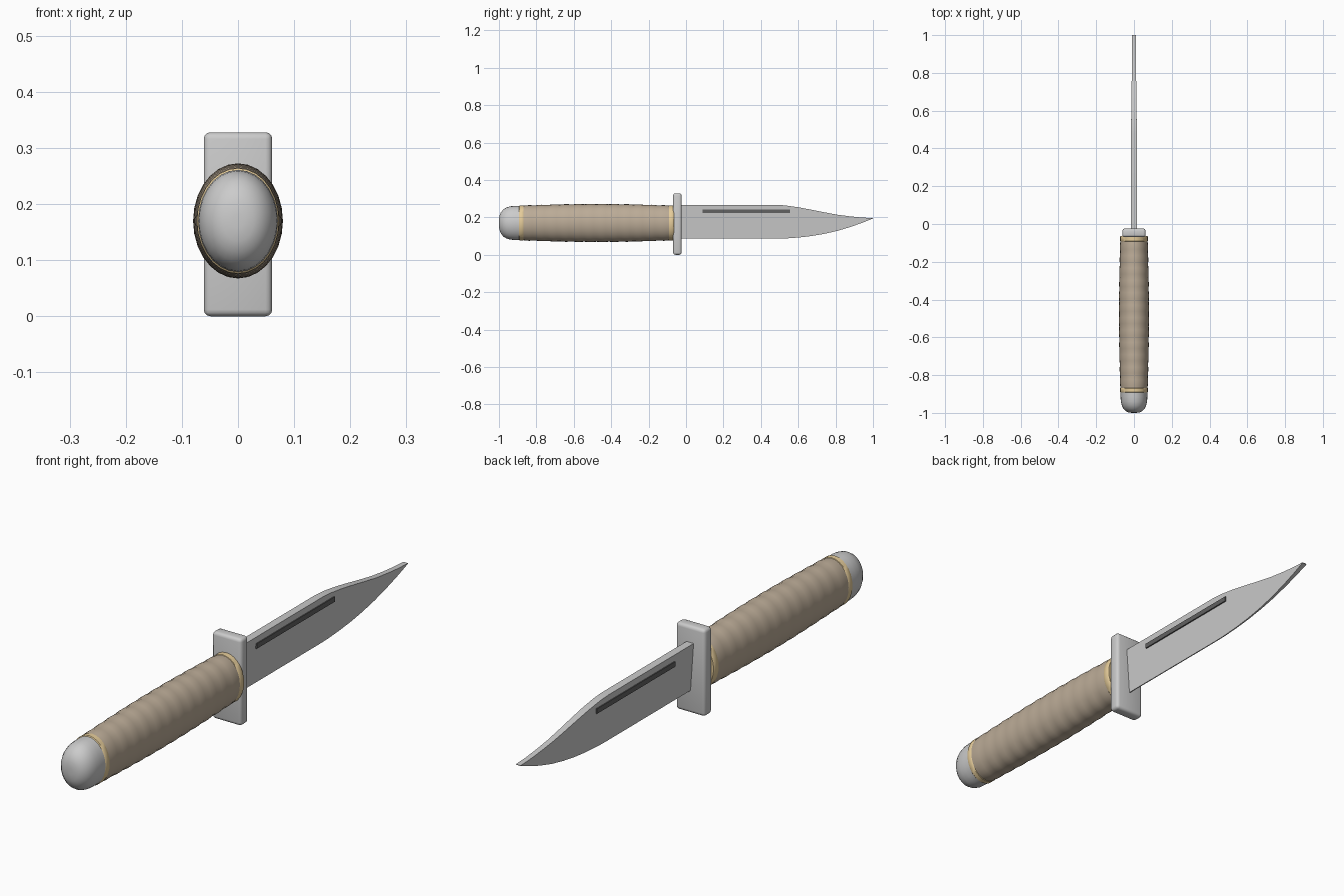
import bpy, bmesh, math

if "Cube" in bpy.data.objects:
    bpy.data.objects.remove(bpy.data.objects["Cube"])

CZ = 0.17  # height of the handle axis


def material(name, rgb):
    m = bpy.data.materials.new(name)
    m.diffuse_color = (*rgb, 1)
    m.use_nodes = True
    m.node_tree.nodes["Principled BSDF"].inputs["Base Color"].default_value = m.diffuse_color
    return m


def finish(name, bm, mat=None, smooth=None):
    bmesh.ops.recalc_face_normals(bm, faces=bm.faces)
    me = bpy.data.meshes.new(name)
    bm.to_mesh(me)
    bm.free()
    ob = bpy.data.objects.new(name, me)
    bpy.context.collection.objects.link(ob)
    if mat:
        me.materials.append(mat)
    if smooth:
        bpy.ops.object.select_all(action='DESELECT')
        ob.select_set(True)
        bpy.context.view_layer.objects.active = ob
        bpy.ops.object.shade_smooth_by_angle(angle=math.radians(smooth))
    return ob


def oval_lathe(name, profile, mat=None, sides=28, squash=0.78):
    """Loft oval rings along y; profile holds (y, vertical radius)."""
    bm = bmesh.new()
    rings = []
    for y, r in profile:
        rings.append([bm.verts.new((squash * r * math.cos(a), y, CZ + r * math.sin(a)))
                      for a in (2 * math.pi * i / sides for i in range(sides))])
    for a, b in zip(rings, rings[1:]):
        for i in range(sides):
            j = (i + 1) % sides
            bm.faces.new((a[i], a[j], b[j], b[i]))
    bm.faces.new(rings[0])
    bm.faces.new(rings[-1])
    return finish(name, bm, mat, 40)


def box(name, lo, hi, mat=None, bevel=0):
    bm = bmesh.new()
    bmesh.ops.create_cube(bm, size=1)
    for v in bm.verts:
        v.co = [(l + h) / 2 + c * (h - l) for c, l, h in zip(v.co, lo, hi)]
    if bevel:
        bmesh.ops.bevel(bm, geom=bm.edges[:], offset=bevel, segments=3,
                        profile=0.5, affect='EDGES')
    return finish(name, bm, mat, 30 if bevel else None)


leather = material("leather", (0.50, 0.41, 0.31))
brass = material("brass", (0.78, 0.60, 0.32))
dark = material("dark_steel", (0.12, 0.12, 0.12))

# Grip: gentle barrel with shallow finger ripples
grip = []
N = 48
for i in range(N + 1):
    t = i / N
    r = 0.093 + 0.0085 * math.sin(math.pi * t) - 0.0012 * math.cos(2 * math.pi * 12 * t)
    grip.append((-0.872 + 0.787 * t, r))
oval_lathe("grip", grip, leather)

# Brass collars at both ends of the grip
for name, y0, y1 in (("rear_collar", -0.893, -0.866), ("front_collar", -0.094, -0.064)):
    oval_lathe(name, [(y0, 0.090), (y0 + 0.004, 0.094), (y1 - 0.004, 0.094), (y1, 0.090)], brass)

# Rounded pommel
oval_lathe("pommel", [(-1.0, 0.012), (-0.998, 0.036), (-0.990, 0.056), (-0.977, 0.072),
                      (-0.960, 0.083), (-0.940, 0.089), (-0.915, 0.091), (-0.888, 0.091)])

# Crossguard
box("guard", (-0.061, -0.069, 0.0), (0.061, -0.024, 0.328), bevel=0.012)

# Clip-point blade: wedge section, thick at the spine and thin at the edge
stations = [(-0.03, 0.267, 0.086), (0.48, 0.267, 0.086), (0.53, 0.264, 0.087),
            (0.60, 0.254, 0.092), (0.67, 0.241, 0.100), (0.74, 0.227, 0.112),
            (0.81, 0.214, 0.128), (0.88, 0.205, 0.149), (0.94, 0.199, 0.170),
            (1.0, 0.196, 0.194)]


def half(z):
    return 0.002 + 0.013 * (z - 0.086) / 0.181


bm = bmesh.new()
rows = [[bm.verts.new(p) for p in ((-half(t), y, t), (half(t), y, t),
                                   (half(b), y, b), (-half(b), y, b))]
        for y, t, b in stations]
for a, b in zip(rows, rows[1:]):
    for i in range(4):
        j = (i + 1) % 4
        bm.faces.new((a[i], a[j], b[j], b[i]))
bm.faces.new(rows[0])
bm.faces.new(rows[-1])
finish("blade", bm, smooth=30)

# Dark fuller strip showing on both blade faces
box("fuller", (-0.017, 0.088, 0.223), (0.017, 0.555, 0.242), dark)
